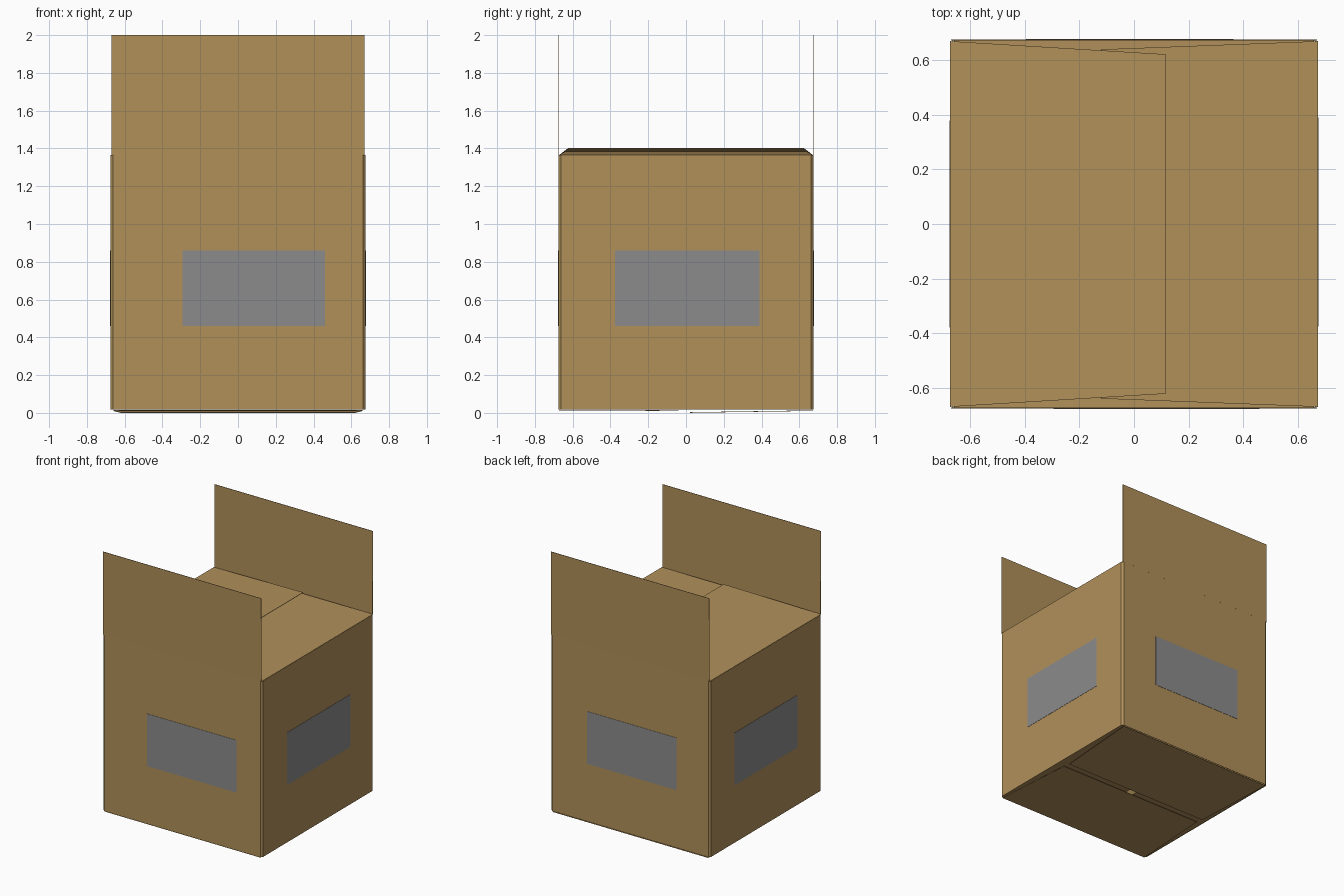
import bpy

if "Cube" in bpy.data.objects:
    bpy.data.objects.remove(bpy.data.objects["Cube"])


def material(name, rgb):
    m = bpy.data.materials.new(name)
    m.diffuse_color = (*rgb, 1.0)
    m.use_nodes = True
    m.node_tree.nodes["Principled BSDF"].inputs["Base Color"].default_value = m.diffuse_color
    return m


CARD = material("cardboard", (0.44, 0.28, 0.102))
GREY = material("label_grey", (0.26, 0.26, 0.26))

R = 0.6735      # half width of the box
C = 0.661       # where the folded corners begin
Z0, Z1 = 0.018, 1.365
T = 0.003       # card thickness


def sheet(name, verts, faces, mat, thickness=T):
    """Thin card sheet, thickened about its middle."""
    me = bpy.data.meshes.new(name)
    me.from_pydata(verts, [], faces)
    me.materials.append(mat)
    ob = bpy.data.objects.new(name, me)
    bpy.context.collection.objects.link(ob)
    mod = ob.modifiers.new("thickness", "SOLIDIFY")
    mod.thickness = thickness
    mod.offset = 0
    return ob


# Walls: square tube with narrow folded corners
ring = [(-C, -R), (C, -R), (R, -C), (R, C), (C, R), (-C, R), (-R, C), (-R, -C)]
n = len(ring)
verts = [(x, y, z) for z in (Z0, Z1) for x, y in ring]
faces = [(i, (i + 1) % n, (i + 1) % n + n, i + n) for i in range(n)]
sheet("box_walls", verts, faces, CARD)


def flap(name, axis, side, hinge_w, free_w, hinge_z, free_pos, free_z):
    """Tapered flap hinged on one wall; axis 0 folds along x, 1 along y."""
    pts = [(side * R, -hinge_w, hinge_z), (side * R, hinge_w, hinge_z),
           (free_pos, free_w, free_z), (free_pos, -free_w, free_z)]
    if axis == 1:
        pts = [(b, a, z) for a, b, z in pts]
    if (side > 0) != (axis == 1):
        pts.reverse()
    sheet(name, pts, [(0, 1, 2, 3)], CARD)


# Closed top flaps, left one resting on the right one
flap("top_flap_left", 0, -1, 0.67, 0.622, Z1, 0.117, 1.402)
flap("top_flap_right", 0, 1, 0.67, 0.64, Z1, -0.12, 1.382)

# Open top flaps standing upright
for name, s in (("front", -1), ("back", 1)):
    flap("top_flap_" + name, 1, s, 0.67, 0.67, Z1, s * 0.6745, 2.0)

# Bottom flaps: inner pair from the sides, outer pair with a gap
flap("bottom_flap_left", 0, -1, 0.66, 0.63, Z0 + 0.004, -0.03, Z0 + 0.006)
flap("bottom_flap_right", 0, 1, 0.66, 0.63, Z0 + 0.004, 0.03, Z0 + 0.006)
flap("bottom_flap_front", 1, -1, 0.66, 0.62, Z0 - 0.003, -0.04, 0.012)
flap("bottom_flap_back", 1, 1, 0.66, 0.62, Z0 - 0.006, 0.02, 0.002)

# Grey labels on the four walls: wall axis, side, horizontal range
P = 0.677
for name, axis, s, a, b in (("front", 1, -1, -0.295, 0.46),
                            ("back", 1, 1, -0.395, 0.365),
                            ("right", 0, 1, -0.375, 0.39),
                            ("left", 0, -1, -0.38, 0.38)):
    pts = [(a, 0.46), (b, 0.46), (b, 0.86), (a, 0.86)]
    v = [(u, s * P, z) if axis == 1 else (s * P, u, z) for u, z in pts]
    if (s > 0) == (axis == 1):
        v.reverse()
    sheet("label_" + name, v, [(0, 1, 2, 3)], GREY, 0.002)
